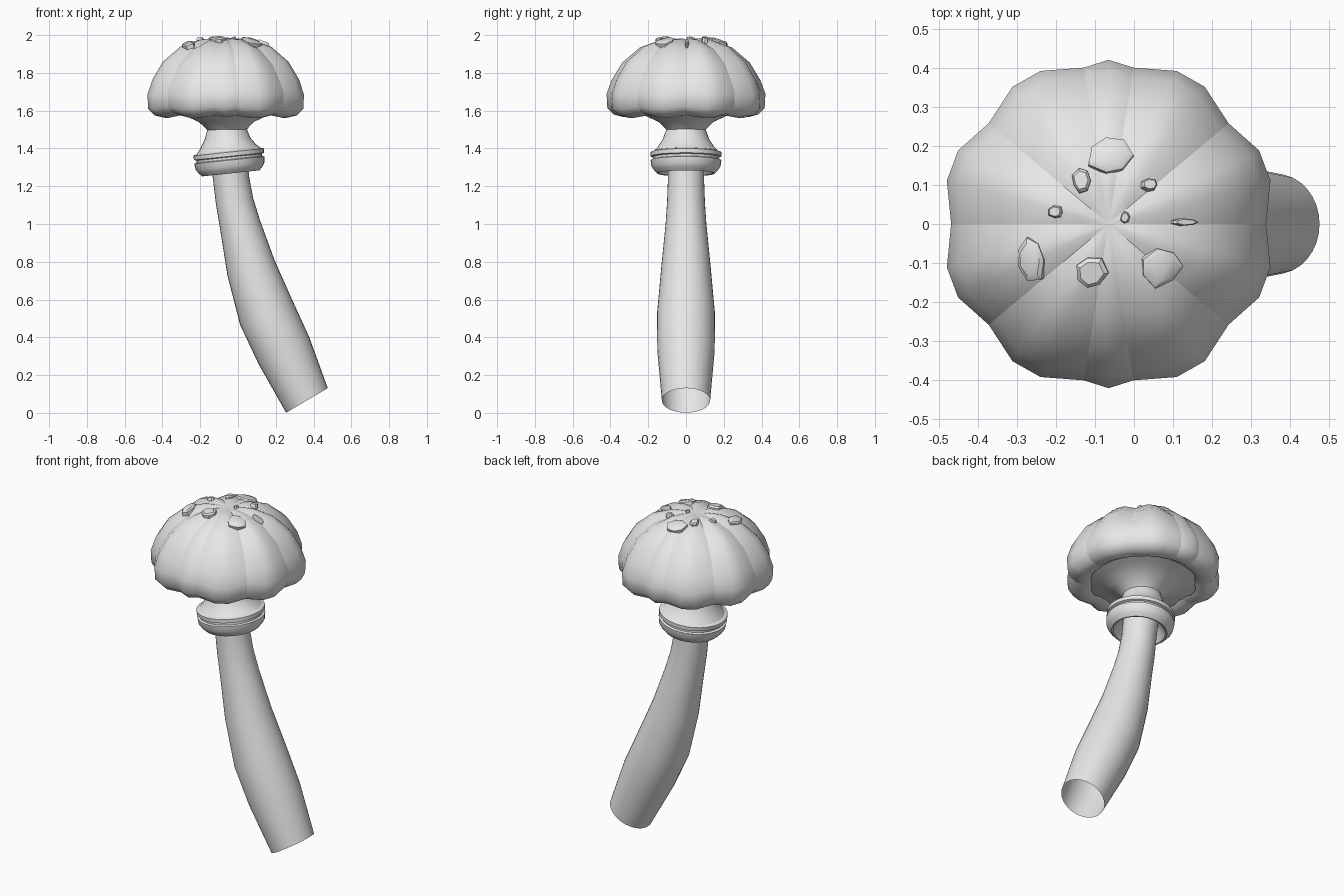
import bpy, bmesh, math, random
from mathutils import Vector, Matrix

random.seed(4)
if "Cube" in bpy.data.objects:
    bpy.data.objects.remove(bpy.data.objects["Cube"])

grey = bpy.data.materials.new("plain_grey")
grey.use_nodes = True
grey.diffuse_color = (0.8, 0.8, 0.8, 1)
grey.node_tree.nodes["Principled BSDF"].inputs["Base Color"].default_value = (0.8, 0.8, 0.8, 1)


def loft(name, rings, crease_columns=(), cap_start=False, cap_end=False, sharp=35):
    """Skin a list of closed point rings, smooth with sharp edges kept."""
    bm = bmesh.new()
    rows = [[bm.verts.new(p) for p in ring] for ring in rings]
    n = len(rows[0])
    for a, b in zip(rows, rows[1:]):
        for i in range(n):
            j = (i + 1) % n
            bm.faces.new((a[i], a[j], b[j], b[i]))
    if cap_start:
        bm.faces.new(rows[0])
    if cap_end:
        bm.faces.new(rows[-1])
    bmesh.ops.recalc_face_normals(bm, faces=bm.faces)
    for f in bm.faces:
        f.smooth = True
    for e in bm.edges:
        if len(e.link_faces) == 2 and e.calc_face_angle() > math.radians(sharp):
            e.smooth = False
    for i in crease_columns:
        for a, b in zip(rows, rows[1:]):
            edge = bm.edges.get((a[i], b[i]))
            if edge:
                edge.smooth = False
    mesh = bpy.data.meshes.new(name)
    bm.to_mesh(mesh)
    bm.free()
    mesh.materials.append(grey)
    obj = bpy.data.objects.new(name, mesh)
    bpy.context.collection.objects.link(obj)
    return obj


def tilted_ring(x, z, r, tilt, sides=32):
    """Circle whose plane leans up toward +x by the tilt in degrees."""
    t = math.radians(tilt)
    ring = []
    for i in range(sides):
        a = math.tau * i / sides
        u = r * math.cos(a)
        ring.append((x + u * math.cos(t), r * math.sin(a), z + u * math.sin(t)))
    return ring


# Curved stalk, open at the cut end: x, z, radius, tilt
stalk = [(-.05, 1.36, .097, 6), (-.035, 1.23, .096, 7), (-.018, 1.12, .1, 9),
         (.01, 1.0, .108, 12), (.068, .77, .131, 19), (.15, .53, .153, 25),
         (.243, .33, .152, 28), (.365, .066, .128, 30.6)]
loft("stalk", [tilted_ring(*s) for s in stalk])

# Underside cone and neck
neck = [(-.065, 1.605, .34, 0), (-.065, 1.58, .23, 0), (-.062, 1.54, .145, 0),
        (-.058, 1.5, .105, 1), (-.056, 1.45, .122, 3), (-.053, 1.41, .148, 5),
        (-.05, 1.387, .17, 6)]
loft("neck", [tilted_ring(*s) for s in neck])

# Grooved collar, hollow below
collar = [(1.387, .168), (1.38, .188), (1.358, .187), (1.354, .174), (1.342, .174),
          (1.338, .187), (1.305, .183), (1.285, .169), (1.268, .152), (1.27, .143), (1.33, .098)]
loft("collar", [tilted_ring(-.05 + (1.38 - z) * .11, z, r, 6) for z, r in collar])

# Lobed cap: one quadrant of angle and groove factor, mirrored all round
quadrant = [(0, .94), (15, 1), (26, 1), (40, .935), (55, 1), (66, 1), (81, .945), (90, .98)]
half = quadrant + [(180 - a, f) for a, f in reversed(quadrant[:-1])]
outline = half + [(360 - a, f) for a, f in reversed(half[1:-1])]
creases = [i for i, (a, f) in enumerate(outline) if f < .96]
CAP_X = -.065
profile = [(.012, 1.974), (.07, 1.982), (.14, 1.977), (.25, 1.938), (.345, 1.858), (.402, 1.765),
           (.429, 1.685), (.425, 1.61), (.39, 1.575), (.335, 1.562), (.295, 1.585)]


def cap_ring(r, z):
    ring = []
    for a, f in outline:
        t = math.radians(a)
        depth = (1 - f) * .2 * min(1, r / .15)
        z2 = z - depth if z > 1.7 else z + depth
        ring.append((CAP_X + r * f * math.cos(t), r * f * math.sin(t), z2))
    return ring


loft("cap", [cap_ring(r, z) for r, z in profile], creases, cap_start=True, sharp=50)


# Raised flakes lying on the cap: x, y, half width, half depth
def cap_height(r):
    for (r0, z0), (r1, z1) in zip(profile, profile[1:]):
        if r <= r1:
            return z0 + (z1 - z0) * max(0, r - r0) / (r1 - r0)
    return profile[-1][1]


flakes = [(-.265, -.09, .042, .062), (-.11, -.125, .043, .046), (-.2, .03, .02, .017),
          (-.135, .11, .025, .032), (-.022, .018, .013, .016), (.04, .1, .022, .017),
          (-.06, .175, .06, .058), (.07, -.11, .058, .052), (.13, .005, .04, .01)]
for number, (x, y, w, d) in enumerate(flakes, 1):
    out = Vector((x - CAP_X, y, 0))
    r = out.length
    slope = (cap_height(r + .03) - cap_height(max(0, r - .03))) / .06
    normal = (Vector((0, 0, 1)) - out.normalized() * slope).normalized()
    turn = Vector((0, 0, 1)).rotation_difference(normal).to_matrix().to_4x4()
    place = Matrix.Translation((x, y, cap_height(r))) @ turn
    wobble = [random.uniform(.8, 1.1) for _ in range(7)]
    rings = []
    for scale, h in ((1, -.02), (1, .004), (.75, .012)):
        rings.append([place @ Vector((w * scale * k * math.cos(math.tau * i / 7),
                                      d * scale * k * math.sin(math.tau * i / 7), h))
                      for i, k in enumerate(wobble)])
    loft(f"cap_flake_{number}", rings, cap_start=True, cap_end=True)
